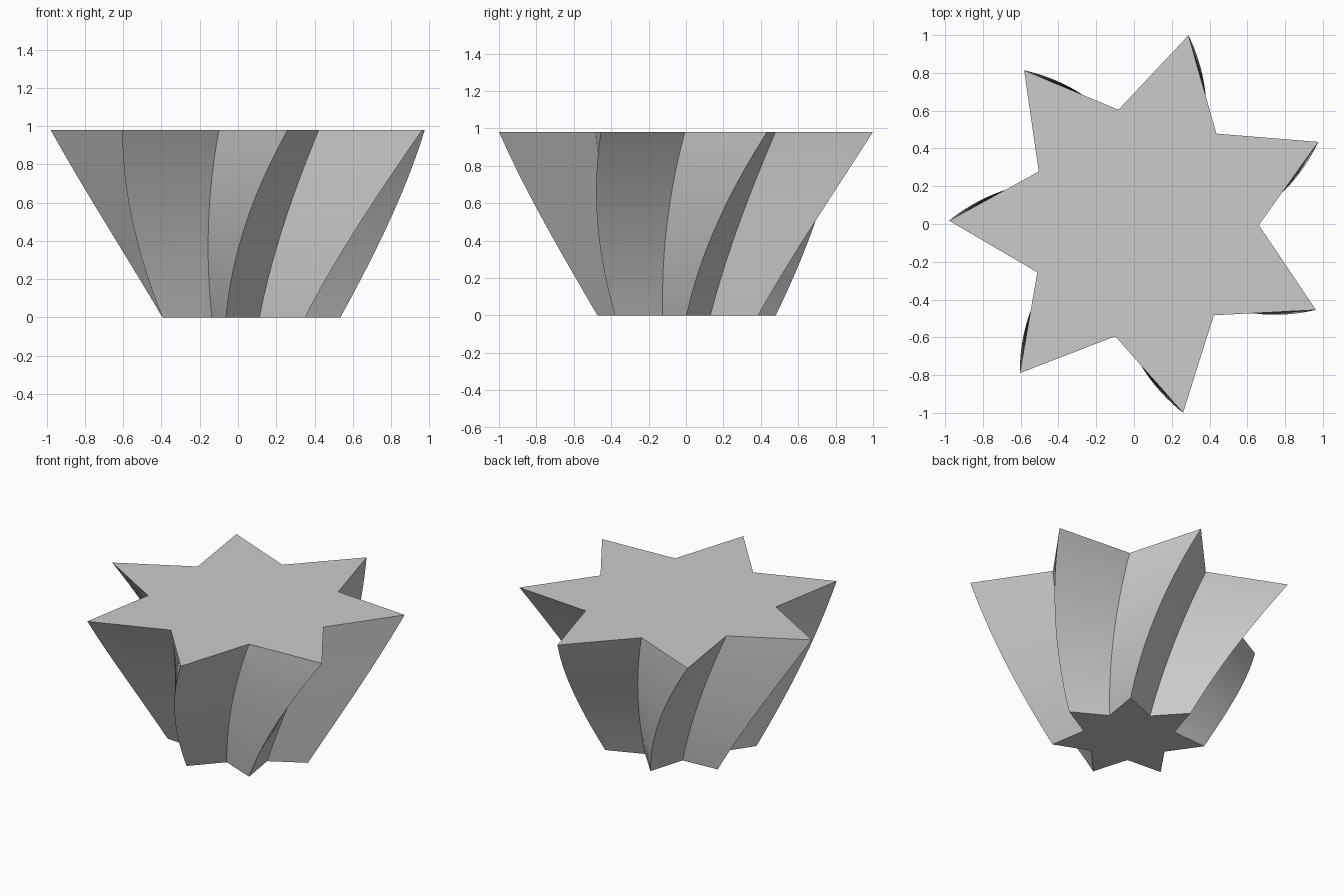
import bpy
import bmesh
from math import cos, sin, pi, radians

cube = bpy.data.objects.get("Cube")
if cube:
    bpy.data.objects.remove(cube, do_unlink=True)

POINTS = 7
LAYERS = 32
HEIGHT = 0.98
BOTTOM_RADIUS, TOP_RADIUS = 0.489, 1.025
VALLEY_RATIO = 0.6
TWIST = radians(24.9)
CENTRE_X, CENTRE_Y = 0.046, 0.003


def star_ring(bm, t):
    """One star-shaped ring at fraction t of the height."""
    radius = BOTTOM_RADIUS + (TOP_RADIUS - BOTTOM_RADIUS) * t
    ring = []
    for i in range(POINTS * 2):
        r = radius * (VALLEY_RATIO if i % 2 else 1)
        a = pi * i / POINTS + TWIST * t
        ring.append(bm.verts.new((CENTRE_X + r * cos(a), CENTRE_Y + r * sin(a), HEIGHT * t)))
    return ring


# Plain grey material
grey = bpy.data.materials.new("light grey")
grey.use_nodes = True
colour = (0.6, 0.6, 0.6, 1)
grey.diffuse_color = colour
grey.node_tree.nodes["Principled BSDF"].inputs["Base Color"].default_value = colour

# Twisted, flaring star prism
bm = bmesh.new()
rings = [star_ring(bm, k / LAYERS) for k in range(LAYERS + 1)]
for low, high in zip(rings, rings[1:]):
    for i in range(len(low)):
        j = (i + 1) % len(low)
        bm.faces.new((low[i], low[j], high[j], high[i]))

# Flat star caps
bm.faces.new(rings[-1])
bm.faces.new(rings[0][::-1])

mesh = bpy.data.meshes.new("twisted_star")
bm.to_mesh(mesh)
bm.free()
mesh.materials.append(grey)
star = bpy.data.objects.new("twisted_star", mesh)
bpy.context.collection.objects.link(star)

# Smooth sides with crisp ridges
bpy.ops.object.select_all(action='DESELECT')
star.select_set(True)
bpy.context.view_layer.objects.active = star
bpy.ops.object.shade_smooth_by_angle(angle=radians(25))
